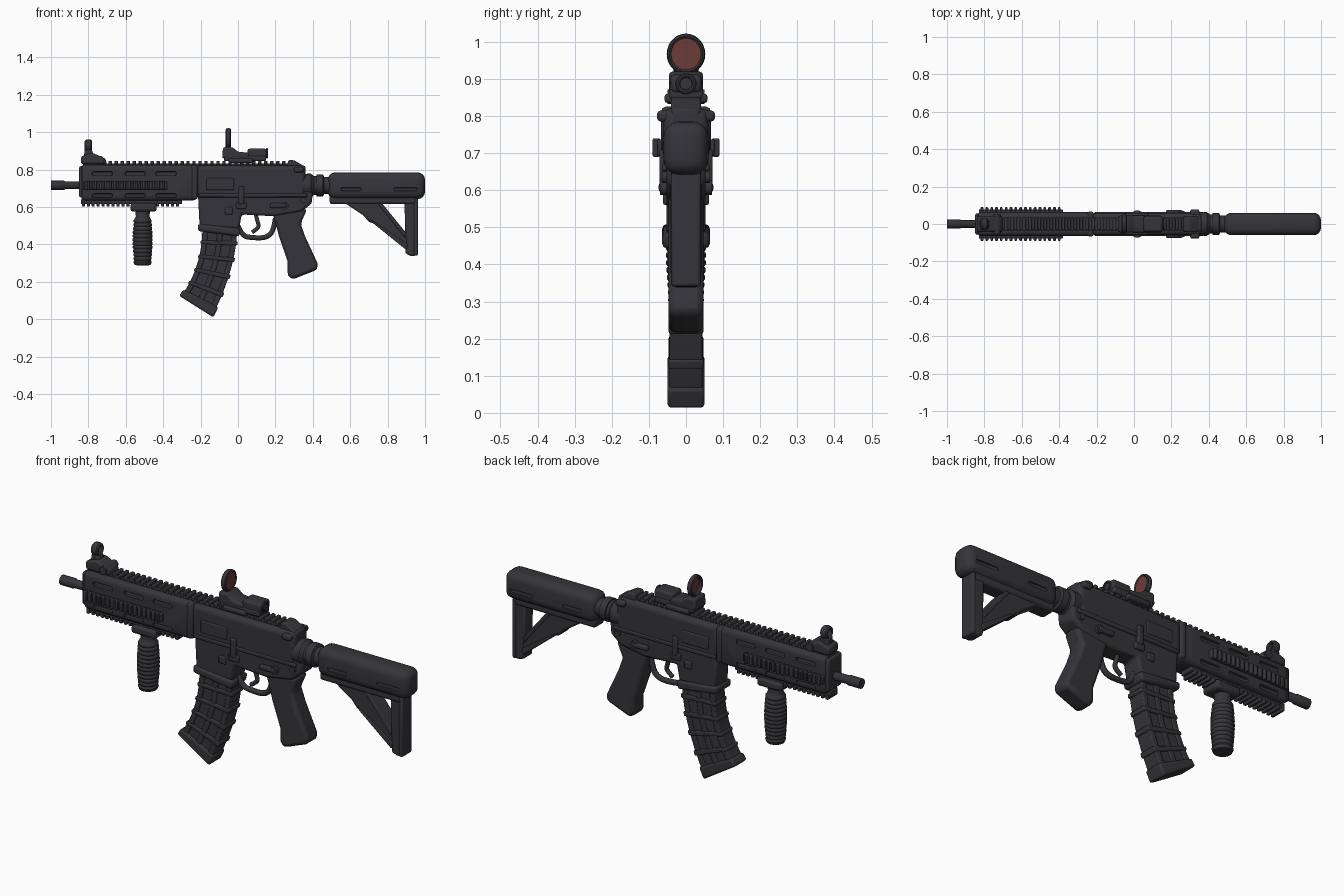
import bpy, bmesh, math
from mathutils import Matrix, Vector

if "Cube" in bpy.data.objects:
    bpy.data.objects.remove(bpy.data.objects["Cube"])


def material(name, colour):
    m = bpy.data.materials.new(name)
    m.use_nodes = True
    m.diffuse_color = (*colour, 1)
    bsdf = m.node_tree.nodes["Principled BSDF"]
    bsdf.inputs["Base Color"].default_value = (*colour, 1)
    bsdf.inputs["Roughness"].default_value = 0.7
    return m


GREY = material("dark grey", (0.036, 0.035, 0.041))
RED = material("red glass", (0.15, 0.045, 0.042))
parts = []


def finish(name, bm, bevel=0.0, mat=GREY, segments=2):
    bmesh.ops.recalc_face_normals(bm, faces=bm.faces)
    mesh = bpy.data.meshes.new(name)
    bm.to_mesh(mesh)
    bm.free()
    mesh.materials.append(mat)
    ob = bpy.data.objects.new(name, mesh)
    bpy.context.collection.objects.link(ob)
    if bevel:
        mod = ob.modifiers.new("Bevel", "BEVEL")
        mod.width, mod.segments, mod.limit_method = bevel, segments, "ANGLE"
    parts.append(ob)
    return ob


def add_box(bm, lo, hi):
    lo, hi = Vector(lo), Vector(hi)
    size = Matrix.Diagonal((*(hi - lo), 1))
    bmesh.ops.create_cube(bm, size=1, matrix=Matrix.Translation((lo + hi) / 2) @ size)


def boxes(name, spans, bevel=0.006, segments=2):
    bm = bmesh.new()
    for lo, hi in spans:
        add_box(bm, lo, hi)
    return finish(name, bm, bevel, segments=segments)


def both(x0, x1, z0, z1, y0, y1):
    """Matching boxes on the two sides."""
    return [((x0, y0, z0), (x1, y1, z1)), ((x0, -y1, z0), (x1, -y0, z1))]


def centred(x0, x1, z0, z1, w):
    return ((x0, -w, z0), (x1, w, z1))


def plates(name, outlines, half, bevel=0.01):
    """Side outlines (x, z) given thickness along y."""
    bm = bmesh.new()
    for pts in outlines:
        f = bm.faces.new([bm.verts.new((x, -half, z)) for x, z in pts])
        ext = bmesh.ops.extrude_face_region(bm, geom=[f])
        vs = [v for v in ext["geom"] if isinstance(v, bmesh.types.BMVert)]
        bmesh.ops.translate(bm, verts=vs, vec=(0, half * 2, 0))
    return finish(name, bm, bevel)


def lathe(name, profile, axis="X", at=(0, 0, 0), mat=GREY, sides=24):
    """Rings (position, radius) along an axis, capped at the ends."""
    bm = bmesh.new()
    rings = []
    for p, r in profile:
        ring = []
        for i in range(sides):
            a = math.tau * i / sides
            u, v = r * math.cos(a), r * math.sin(a)
            co = {"X": (p, u, v), "Y": (u, p, v), "Z": (u, v, p)}[axis]
            ring.append(bm.verts.new(Vector(co) + Vector(at)))
        rings.append(ring)
    for a, b in zip(rings, rings[1:]):
        for i in range(sides):
            j = (i + 1) % sides
            bm.faces.new((a[i], a[j], b[j], b[i]))
    bm.faces.new(rings[0])
    bm.faces.new(rings[-1])
    return finish(name, bm, mat=mat)


def tube(name, pts, radius):
    cu = bpy.data.curves.new(name, "CURVE")
    cu.dimensions, cu.bevel_depth, cu.bevel_resolution = "3D", radius, 3
    cu.use_fill_caps = True
    sp = cu.splines.new("NURBS")
    sp.points.add(len(pts) - 1)
    for p, (x, z) in zip(sp.points, pts):
        p.co = (x, 0, z, 1)
    sp.use_endpoint_u, sp.order_u = True, 3
    cu.materials.append(GREY)
    ob = bpy.data.objects.new(name, cu)
    bpy.context.collection.objects.link(ob)
    return ob


def carve(ob, spans):
    cutter = boxes("cutter", spans, 0.008)
    cutter.hide_render = True
    mod = ob.modifiers.new("Slots", "BOOLEAN")
    mod.operation, mod.object = "DIFFERENCE", cutter
    bpy.context.view_layer.objects.active = ob
    for m in list(ob.modifiers):
        bpy.ops.object.modifier_apply(modifier=m.name)
    parts.remove(cutter)
    bpy.data.objects.remove(cutter)


# Barrel and muzzle
lathe("barrel", [(-1, 0.017), (-1, 0.025), (-0.93, 0.025), (-0.925, 0.021), (-0.6, 0.021)], at=(0, 0, 0.716))

# Handguard with slots on both sides
guard = boxes("handguard", [centred(-0.84, -0.22, 0.635, 0.825, 0.063)], 0.022, 3)
slots = []
for x in (-0.78, -0.605, -0.44):
    slots += both(x, x + 0.11, 0.767, 0.79, 0.05, 0.1) + both(x, x + 0.11, 0.65, 0.672, 0.05, 0.1)
carve(guard, slots)
boxes("handguard_collar", [centred(-0.25, -0.215, 0.64, 0.825, 0.067),
                           centred(-0.85, -0.825, 0.65, 0.82, 0.058)], 0.015)

# Accessory rails with evenly spaced teeth
boxes("top_rail", [centred(-0.83, 0.31, 0.81, 0.832, 0.032)])
boxes("top_rail_teeth", [centred(-0.82 + i * 0.032, -0.802 + i * 0.032, 0.825, 0.847, 0.036) for i in range(35)], 0.004)
side = both(-0.83, -0.38, 0.693, 0.737, 0.055, 0.077)
lower = [centred(-0.84, -0.3, 0.615, 0.642, 0.035)]
for i in range(17):
    x = -0.82 + i * 0.0258
    side += both(x, x + 0.015, 0.69, 0.74, 0.07, 0.09)
for i in range(20):
    x = -0.835 + i * 0.0265
    lower.append(centred(x, x + 0.016, 0.602, 0.625, 0.04))
boxes("side_rails", side, 0.004)
boxes("bottom_rail", lower, 0.004)

# Ribbed foregrip
profile = [(0.288, 0.03), (0.29, 0.043), (0.305, 0.049)]
for i in range(11):
    z = 0.315 + i * 0.02
    r = 0.044 + 0.006 * math.sin(math.pi * i / 10)
    profile += [(z, r), (z + 0.006, r + 0.004), (z + 0.014, r + 0.004), (z + 0.019, r)]
lathe("foregrip", profile + [(0.55, 0.036), (0.58, 0.04), (0.61, 0.045)], "Z", (-0.51, 0, 0))
boxes("foregrip_mount", [centred(-0.575, -0.435, 0.575, 0.62, 0.052)], 0.014)

# Front sight
plates("front_sight_base", [[(-0.84, 0.83), (-0.84, 0.87), (-0.78, 0.89), (-0.71, 0.86), (-0.7, 0.83)]], 0.042)
plates("front_sight_post", [[(-0.825, 0.85), (-0.82, 0.91), (-0.782, 0.91), (-0.765, 0.85)]], 0.025)
lathe("front_sight_knobs", [(-0.05, 0.02), (0.05, 0.02)], "Y", (-0.735, 0, 0.852))


def ring(name, at, major, minor, scale=(1, 1, 1)):
    bpy.ops.mesh.primitive_torus_add(major_segments=28, minor_segments=8, major_radius=major,
                                     minor_radius=minor, location=at, rotation=(0, math.pi / 2, 0))
    ob = bpy.context.object
    ob.name, ob.scale = name, scale
    ob.data.materials.append(GREY)
    parts.append(ob)


ring("front_sight_ring", (-0.8, 0, 0.928), 0.025, 0.009, (1, 1, 2.2))
boxes("front_sight_pin", [centred(-0.806, -0.794, 0.9, 0.93, 0.005)], 0.002)

# Reflex sight
boxes("optic_mount", [centred(-0.075, 0.15, 0.845, 0.875, 0.045), centred(-0.05, 0.08, 0.835, 0.86, 0.058)], 0.008)
plates("optic_body", [[(-0.085, 0.86), (-0.08, 0.92), (-0.03, 0.92), (0.0, 0.895), (0.06, 0.89), (0.06, 0.86)]], 0.046)
boxes("optic_rear_block", [centred(0.05, 0.155, 0.862, 0.912, 0.042)], 0.012)
ring("optic_rear_aperture", (0.155, 0, 0.887), 0.022, 0.006)
ring("lens_frame", (-0.052, 0, 0.967), 0.045, 0.007, (1.06, 1, 2))
glass = lathe("lens", [(-0.004, 0.043), (0.004, 0.043)], at=(-0.046, 0, 0.967), mat=RED, sides=28)

# Receiver
boxes("upper_receiver", [centred(-0.225, 0.36, 0.65, 0.822, 0.06)], 0.024, 3)
plates("lower_receiver", [[(-0.215, 0.69), (-0.205, 0.49), (0.005, 0.48), (0.02, 0.56), (0.2, 0.55),
                           (0.34, 0.575), (0.395, 0.62), (0.4, 0.69)]], 0.053, 0.014)
plates("magazine_well_lip", [[(-0.215, 0.51), (-0.215, 0.472), (0.005, 0.442), (0.015, 0.485)]], 0.064, 0.012)
boxes("receiver_seam", both(-0.21, 0.37, 0.652, 0.672, 0.05, 0.064), 0.005)
boxes("ejection_cover", both(-0.17, -0.02, 0.69, 0.755, 0.05, 0.065), 0.006)
boxes("bolt_catch", both(0.003, 0.033, 0.615, 0.71, 0.05, 0.072) + both(-0.01, 0.045, 0.59, 0.625, 0.045, 0.066))
boxes("magazine_release", both(-0.07, -0.03, 0.56, 0.6, 0.045, 0.062))
boxes("selector", both(0.17, 0.26, 0.595, 0.62, 0.05, 0.074), 0.008)
lathe("selector_pivots", [(-0.07, 0.02), (0.07, 0.02)], "Y", (0.25, 0, 0.607))
lathe("receiver_pins", [(-0.064, 0.016), (0.064, 0.016)], "Y", (0.35, 0, 0.635))
boxes("charging_handle", [centred(0.3, 0.35, 0.785, 0.815, 0.078), centred(0.2, 0.36, 0.79, 0.822, 0.04)], 0.01)
plates("rear_sight", [[(0.26, 0.82), (0.27, 0.85), (0.3, 0.85), (0.35, 0.82), (0.35, 0.8)]], 0.04, 0.006)

# Trigger and guard
tube("trigger_guard", [(0.0, 0.5), (0.02, 0.445), (0.08, 0.435), (0.15, 0.435), (0.19, 0.47), (0.2, 0.54)], 0.014)
tube("trigger", [(0.095, 0.56), (0.105, 0.52), (0.115, 0.49), (0.075, 0.465)], 0.011)

# Pistol grip
plates("pistol_grip", [[(0.18, 0.58), (0.205, 0.5), (0.22, 0.44), (0.265, 0.31), (0.265, 0.235), (0.29, 0.212),
                        (0.425, 0.265), (0.425, 0.3), (0.36, 0.44), (0.335, 0.51), (0.37, 0.59)]], 0.047, 0.022)


# Curved magazine, laid out by t down its length and s from front to back
def mag(t, s):
    def arc(a, b, c):
        return Vector(a) * (1 - t) ** 2 + Vector(b) * 2 * t * (1 - t) + Vector(c) * t * t
    front = arc((-0.195, 0.52), (-0.185, 0.29), (-0.31, 0.122))
    back = arc((0.0, 0.52), (0.005, 0.29), (-0.135, 0.012))
    return tuple(front.lerp(back, s))


def band(t0, t1, s0, s1, n=8):
    ts = [t0 + (t1 - t0) * i / n for i in range(n + 1)]
    return [mag(t, s0) for t in ts] + [mag(t, s1) for t in reversed(ts)]


plates("magazine", [band(0, 1, 0.03, 0.97)], 0.037, 0.008)
plates("magazine_ribs", [band(0, 0.99, s, s + 0.15) for s in (0.02, 0.43, 0.83)], 0.044, 0.005)
plates("magazine_bands", [band(t, t + 0.045, -0.01, 1.02, 1) for t in (0.22, 0.4, 0.58, 0.76)], 0.047, 0.005)
plates("magazine_floor", [band(0.9, 1, -0.03, 1.02, 1)], 0.05, 0.01)

# Buffer tube with castle nut
lathe("buffer_tube", [(0.33, 0.06), (0.39, 0.064), (0.405, 0.05), (0.42, 0.05), (0.42, 0.058), (0.455, 0.058),
                      (0.46, 0.046), (0.55, 0.046)], at=(0, 0, 0.715))

# Shoulder stock with open triangular frame
stock = boxes("stock_body", [centred(0.48, 1.0, 0.642, 0.785, 0.06)], 0.04, 4)
carve(stock, both(0.55, 0.66, 0.685, 0.705, 0.053, 0.1) + both(0.83, 0.96, 0.685, 0.705, 0.053, 0.1))
boxes("stock_keel", [centred(0.49, 0.955, 0.615, 0.67, 0.04)], 0.012)
plates("stock_frame", [
    [(0.56, 0.65), (0.58, 0.615), (0.67, 0.555), (0.7, 0.52), (0.73, 0.51), (0.9, 0.375), (0.91, 0.43),
     (0.765, 0.605), (0.76, 0.65)],
    [(0.89, 0.66), (0.895, 0.35), (0.925, 0.338), (0.955, 0.34), (0.962, 0.66)]], 0.036, 0.01)
plates("stock_frame_ridges", [
    [(0.7, 0.54), (0.72, 0.515), (0.9, 0.37), (0.91, 0.4)],
    [(0.745, 0.62), (0.77, 0.62), (0.9, 0.46), (0.895, 0.435)]], 0.042, 0.005)
boxes("butt_pad", [centred(0.94, 0.962, 0.34, 0.65, 0.04)], 0.008)

# Smooth shading with kept edges
bpy.ops.object.select_all(action="DESELECT")
for ob in parts:
    ob.select_set(True)
bpy.context.view_layer.objects.active = parts[0]
bpy.ops.object.shade_smooth_by_angle(angle=math.radians(40))
